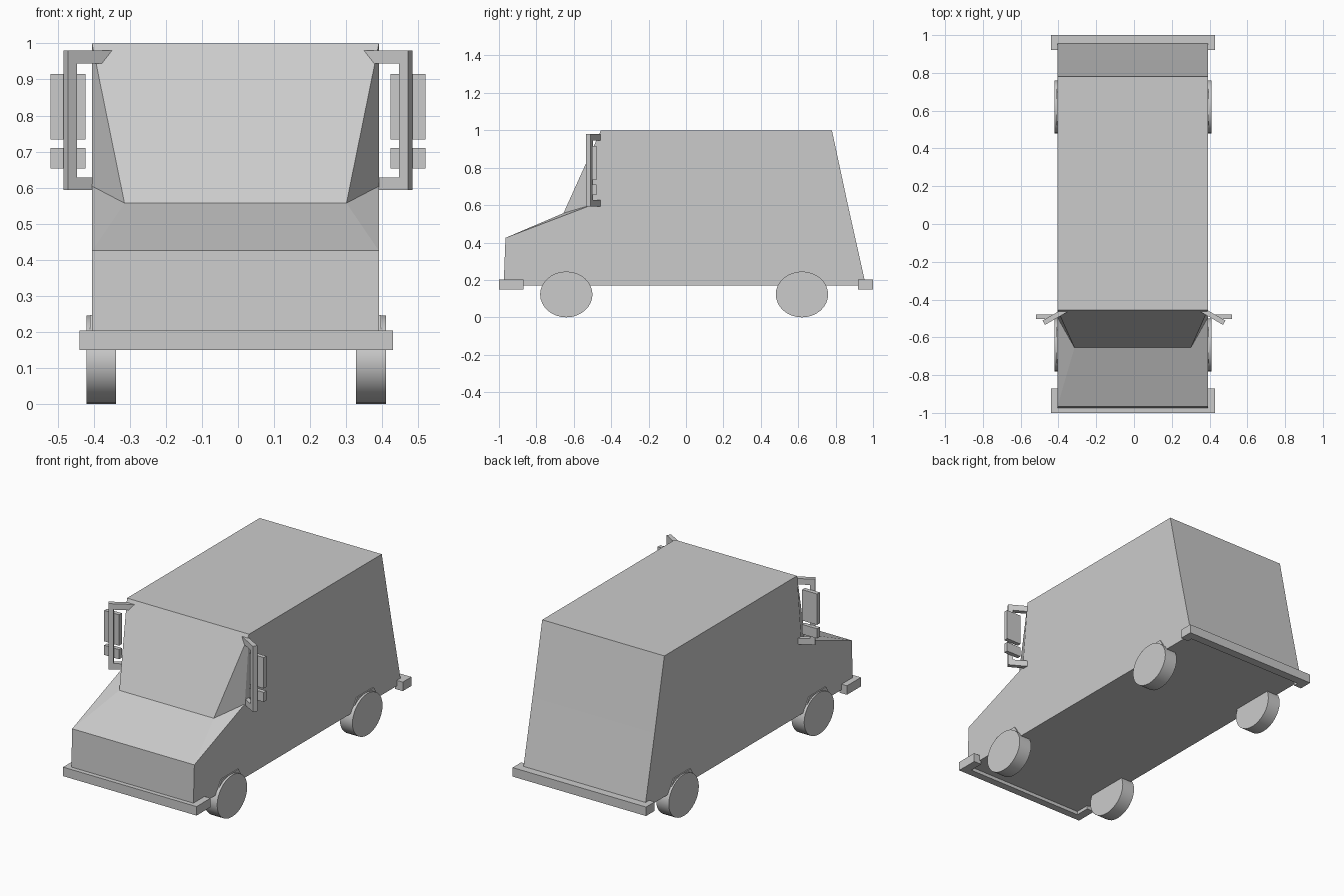
import bpy, bmesh, math
from mathutils import Vector

if "Cube" in bpy.data.objects:
    bpy.data.objects.remove(bpy.data.objects["Cube"])


def finish(name, bm, smooth=False):
    bmesh.ops.recalc_face_normals(bm, faces=bm.faces[:])
    mesh = bpy.data.meshes.new(name)
    bm.to_mesh(mesh)
    bm.free()
    obj = bpy.data.objects.new(name, mesh)
    bpy.context.collection.objects.link(obj)
    if smooth:
        bpy.ops.object.select_all(action='DESELECT')
        obj.select_set(True)
        bpy.context.view_layer.objects.active = obj
        bpy.ops.object.shade_smooth_by_angle(angle=math.radians(35))
    return obj


def prism(name, outline, origin, u, v, depth, smooth=False):
    """Extrude a flat outline (in axes u, v) along the depth vector."""
    o, u, v = Vector(origin), Vector(u), Vector(v)
    bm = bmesh.new()
    face = bm.faces.new([bm.verts.new(o + u * a + v * b) for a, b in outline])
    ext = bmesh.ops.extrude_face_region(bm, geom=[face])
    moved = [e for e in ext['geom'] if isinstance(e, bmesh.types.BMVert)]
    bmesh.ops.translate(bm, verts=moved, vec=Vector(depth))
    # keep the starting cap closed
    if len(bm.faces) < len(outline) + 2:
        bm.faces.new([vert for vert in bm.verts if vert not in moved])
    return finish(name, bm, smooth)


def box(name, x0, x1, y0, y1, z0, z1):
    return prism(name, [(x0, y0), (x1, y0), (x1, y1), (x0, y1)],
                 (0, 0, z0), (1, 0, 0), (0, 1, 0), (0, 0, z1 - z0))


# Van body: side profile, with the front window set into the hood
CX, HALF, BASE = -0.007, 0.398, 0.308
profile = [(-0.975, 0.17), (-0.965, 0.425), (-0.495, 0.604), (-0.455, 1.0),
           (0.78, 1.0), (0.87, 0.58), (0.955, 0.2), (0.96, 0.17)]
bm = bmesh.new()
L = [bm.verts.new((CX - HALF, y, z)) for y, z in profile]
R = [bm.verts.new((CX + HALF, y, z)) for y, z in profile]
bl = bm.verts.new((CX - BASE, -0.655, 0.557))
br = bm.verts.new((CX + BASE, -0.655, 0.557))
bm.faces.new(L)
bm.faces.new(R)
for i in (0, 3, 4, 5, 6, 7):
    j = (i + 1) % len(profile)
    bm.faces.new((L[i], L[j], R[j], R[i]))
bm.faces.new((L[1], bl, br, R[1]))      # hood
bm.faces.new((bl, L[3], R[3], br))      # windscreen
for side, corner in ((L, bl), (R, br)):
    bm.faces.new((side[1], side[2], corner))
    bm.faces.new((side[2], side[3], corner))
finish("van_body", bm)

# Wrap-around bumpers
for name, outer, inner, tip in (("front_bumper", -1.0, -0.955, -0.87),
                                ("rear_bumper", 1.0, 0.95, 0.92)):
    outline = [(-0.435, outer), (0.435, outer), (0.435, tip), (0.385, tip),
               (0.385, inner), (-0.385, inner), (-0.385, tip), (-0.435, tip)]
    prism(name, outline, (-0.005, 0, 0.15), (1, 0, 0), (0, 1, 0), (0, 0, 0.053))

# Wheels and small wheel arch lips
circle = [(0.14 * math.cos(math.tau * i / 32), 0.1225 * math.sin(math.tau * i / 32))
          for i in range(32)]
lip = [(-0.11, 0.165), (-0.10, 0.212), (-0.078, 0.247), (0.078, 0.247),
       (0.10, 0.212), (0.11, 0.165)]
for axle, y in (("front", -0.64), ("rear", 0.62)):
    for side, s in (("right", 1), ("left", -1)):
        prism(f"{axle}_{side}_wheel", circle, (-0.005 + s * 0.333, y, 0.1225),
              (0, 1, 0), (0, 0, 1), (s * 0.082, 0, 0), smooth=True)
        prism(f"{axle}_{side}_arch", lip, (CX + s * 0.38, y, 0),
              (0, 1, 0), (0, 0, 1), (s * 0.024, 0, 0))

# Side mirrors: angled bracket carrying two panels
bracket = [(-0.012, 0.98), (0.14, 0.98), (0.14, 0.593), (0.028, 0.593),
           (0.028, 0.628), (0.112, 0.628), (0.112, 0.945), (0.012, 0.945)]
c, d = math.cos(math.radians(30)), math.sin(math.radians(30))
for side, s in (("right", 1), ("left", -1)):
    prism(f"{side}_mirror_bracket", bracket, (s * 0.350, -0.464, 0),
          (s * c, -d, 0), (0, 0, 1), (s * d * 0.026, c * 0.026, 0))
    x0, x1 = sorted((s * 0.423, s * 0.52))
    box(f"{side}_main_mirror", x0, x1, -0.503, -0.478, 0.733, 0.915)
    box(f"{side}_small_mirror", x0, x1, -0.503, -0.478, 0.653, 0.71)
